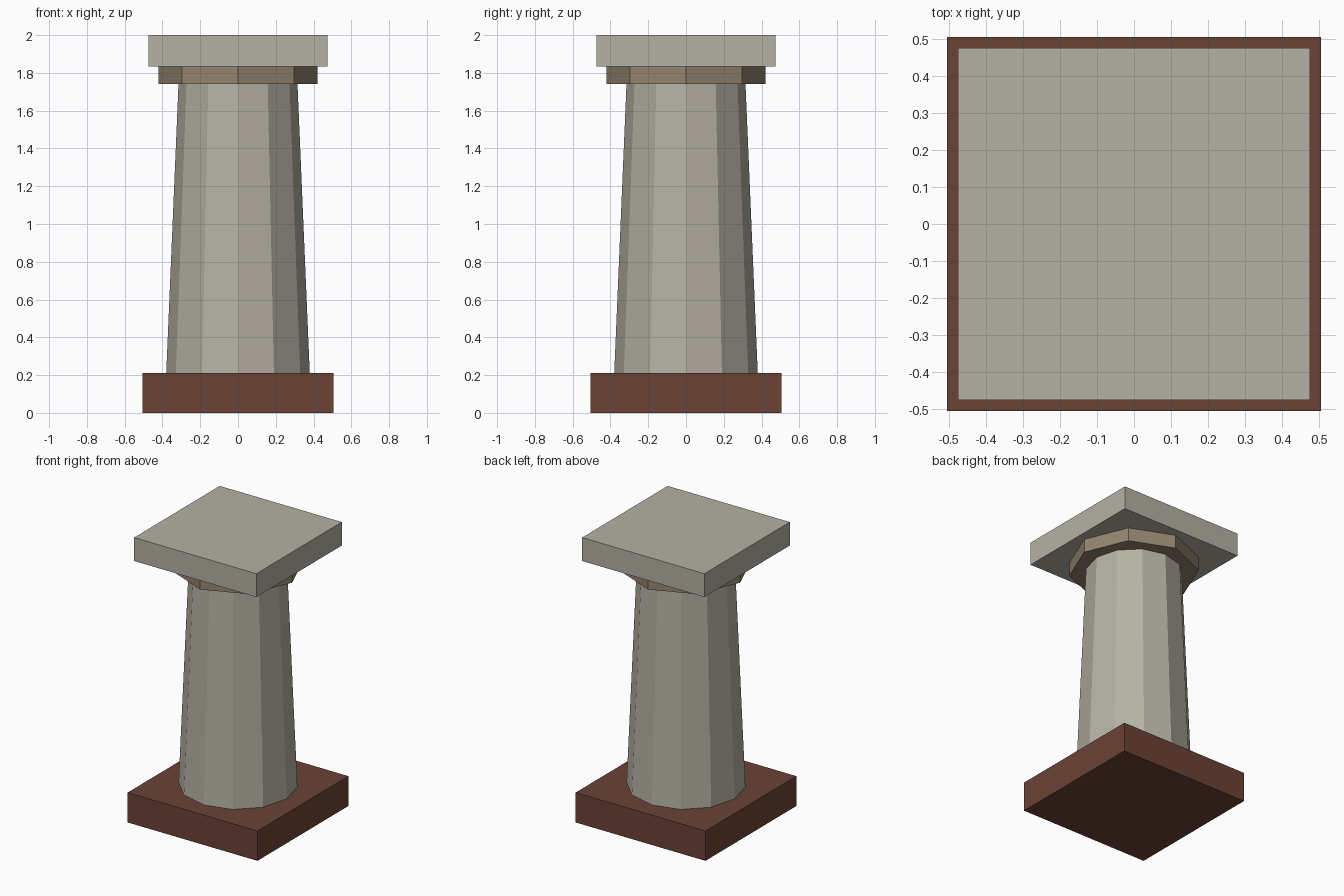
import bpy
import math

cube = bpy.data.objects.get("Cube")
if cube:
    bpy.data.objects.remove(cube, do_unlink=True)


def material(name, hex_colour):
    # Convert an sRGB hex colour to linear values
    srgb = [c / 255 for c in bytes.fromhex(hex_colour)]
    linear = [((c + 0.055) / 1.055) ** 2.4 for c in srgb]
    mat = bpy.data.materials.new(name)
    mat.use_nodes = True
    mat.diffuse_color = (*linear, 1)
    mat.node_tree.nodes["Principled BSDF"].inputs["Base Color"].default_value = (*linear, 1)
    return mat


def prism(name, sides, bottom, top, z0, z1, mat, turn=0):
    # Upright prism or frustum; radii are measured to the corners
    bpy.ops.mesh.primitive_cone_add(vertices=sides, radius1=bottom, radius2=top,
                                    depth=z1 - z0, location=(0, 0, (z0 + z1) / 2),
                                    rotation=(0, 0, turn))
    obj = bpy.context.object
    obj.name = name
    bpy.ops.object.transform_apply(location=False, rotation=True, scale=False)
    obj.data.materials.append(mat)
    return obj


def slab(name, half_width, z0, z1, mat):
    radius = half_width * math.sqrt(2)
    return prism(name, 4, radius, radius, z0, z1, mat, math.pi / 4)


stone = material("pale stone", "B5B1A4")
collar_stone = material("tan stone", "948470")
brick = material("red brown brick", "6B4235")

# Square foot, tapered shaft, octagonal collar and square cap
slab("base_plinth", 0.505, 0, 0.21, brick)
prism("column_shaft", 12, 0.38, 0.315, 0.21, 1.74, stone)
prism("collar", 8, 0.42, 0.42, 1.74, 1.835, collar_stone)
slab("cap_slab", 0.475, 1.835, 2, stone)
